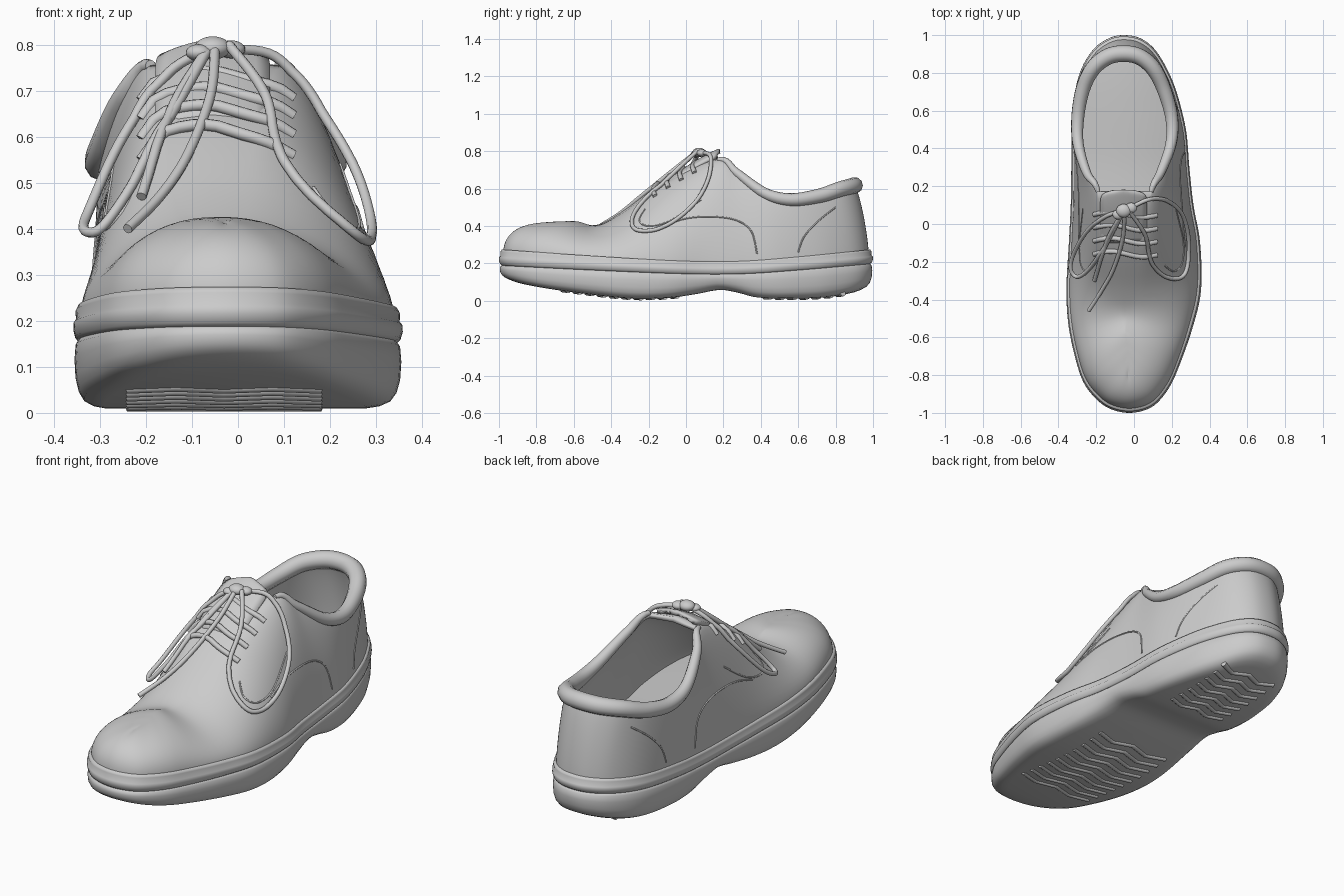
import bpy, bmesh, math
from mathutils import Vector
from mathutils.bvhtree import BVHTree

if "Cube" in bpy.data.objects:
    bpy.data.objects.remove(bpy.data.objects["Cube"])

SUB, N = 6, 14
CX = -0.03

# Outline stations toe -> heel: y, left x, right x
OUT = [(-1, -.025, -.025), (-.985, -.11, .06), (-.945, -.18, .125), (-.86, -.255, .19),
       (-.75, -.30, .24), (-.55, -.345, .31), (-.35, -.358, .355), (-.1, -.345, .35),
       (.1, -.335, .315), (.3, -.332, .293), (.5, -.33, .275), (.7, -.312, .225),
       (.83, -.275, .17), (.93, -.21, .105), (.985, -.13, .03), (1, -.055, -.055)]
# Upper edge (ridge, then collar): y, left x, right x, z, section exponent
TOP = [(-.78, -.03, -.03, .412, .9), (-.75, -.03, -.03, .418, .9), (-.7, -.03, -.03, .422, .9),
       (-.65, -.035, -.035, .425, .9), (-.58, -.045, -.045, .424, .95), (-.48, -.07, -.03, .403, 1.1),
       (-.35, -.11, 0, .465, 1.2), (-.1, -.16, .05, .635, 1.3), (.17, -.19, .09, .755, 1.35),
       (.27, -.25, .14, .685, 1.4), (.42, -.295, .195, .575, 1.4), (.56, -.298, .2, .54, 1.4),
       (.71, -.272, .16, .56, 1.4), (.82, -.22, .105, .595, 1.45), (.885, -.14, .03, .612, 1.5),
       (.902, -.055, -.055, .617, 1.5)]
BOT = [(-1, .125), (-.85, .085), (-.6, .045), (-.3, .012), (-.1, .015), (.05, .035),
       (.18, .058), (.27, .045), (.38, .018), (.6, .012), (.8, .025), (1, .07)]
SEAM = [(-1, .19), (-.5, .165), (0, .145), (.3, .145), (.6, .165), (1, .2)]
WELT = [(-1, .275), (-.5, .24), (0, .212), (.3, .212), (.6, .235), (1, .275)]


def catmull(p, sub):
    """Samples through p[1:-1]; first and last are guide points."""
    res = []
    for a, b, c, d in zip(p, p[1:], p[2:], p[3:]):
        for k in range(sub):
            t = k / sub
            res.append([.5 * (2*q + (r-o)*t + (2*o-5*q+4*r-s)*t*t + (3*q-o-3*r+s)*t**3)
                        for o, q, r, s in zip(a, b, c, d)])
    return res + [list(p[-2])]


def stations(rows):
    swap = lambda r: (r[0], r[2], r[1]) + tuple(r[3:])
    res = catmull([swap(rows[1])] + rows + [swap(rows[-2])], SUB)
    for r in res:
        if r[2] - r[1] < .002:
            r[1] = r[2] = (r[1] + r[2]) / 2
    return res


def lookup(tab, y):
    y = min(max(y, tab[0][0]), tab[-1][0])
    slope = lambda i: ((tab[min(i+1, len(tab)-1)][1] - tab[max(i-1, 0)][1]) /
                       (tab[min(i+1, len(tab)-1)][0] - tab[max(i-1, 0)][0]))
    i = max(j for j in range(len(tab) - 1) if tab[j][0] <= y)
    (a, p), (b, q) = tab[i], tab[i + 1]
    h, t = b - a, (y - a) / (b - a)
    return ((2*t**3-3*t*t+1)*p + (t**3-2*t*t+t)*h*slope(i)
            + (3*t*t-2*t**3)*q + (t**3-t*t)*h*slope(i+1))


def make(name, verts, faces):
    me = bpy.data.meshes.new(name)
    me.from_pydata(verts, [], faces)
    bm = bmesh.new()
    bm.from_mesh(me)
    bmesh.ops.remove_doubles(bm, verts=bm.verts, dist=1e-5)
    bmesh.ops.delete(bm, geom=[v for v in bm.verts if not v.link_faces], context='VERTS')
    bmesh.ops.recalc_face_normals(bm, faces=bm.faces)
    bm.normal_update()
    top = max(bm.faces, key=lambda f: abs(f.normal.z) + f.calc_center_median().z)
    if top.normal.z < 0:
        bmesh.ops.reverse_faces(bm, faces=bm.faces)
    bm.to_mesh(me)
    bm.free()
    me.shade_smooth()
    ob = bpy.data.objects.new(name, me)
    bpy.context.collection.objects.link(ob)
    return ob


def tube(name, pts, r, radii=None):
    cu = bpy.data.curves.new(name, 'CURVE')
    cu.dimensions, cu.bevel_depth, cu.bevel_resolution, cu.use_fill_caps = '3D', r, 3, True
    sp = cu.splines.new('POLY')
    sp.points.add(len(pts) - 1)
    for i, p in enumerate(pts):
        sp.points[i].co = (*p, 1)
        sp.points[i].radius = radii[i] if radii else 1
    sp.use_smooth = True
    ob = bpy.data.objects.new(name, cu)
    bpy.context.collection.objects.link(ob)
    return ob


base, edge = stations(OUT), stations(TOP)
M = len(base)


def layered(name, layers):
    """Closed solid of outline rings: (scale, z function, waist pinch)."""
    verts, faces, n = [], [], 2 * M
    for s, zf, pinch in layers:
        ring = []
        for side in (1, 2):
            for st in base:
                y = st[0] * (1 - (1 - s) * .5)
                w = s - pinch * max(0, 1 - abs(st[0] - .18) / .35)
                ring.append((CX + (st[side] - CX) * w, y, zf(y)))
        verts += ring[:M] + ring[M:][::-1]
    for k in range(len(layers) - 1):
        for i in range(n):
            j = (i + 1) % n
            faces.append((k*n+i, k*n+j, k*n+n+j, k*n+n+i))
    for o in (0, (len(layers) - 1) * n):
        faces += [(o+i, o+i+1, o+n-2-i, o+n-1-i) for i in range(M - 1)]
    return make(name, verts, faces)


bot, seam, welt = lambda y: lookup(BOT, y), lambda y: lookup(SEAM, y), lambda y: lookup(WELT, y)
mix = lambda f, g, t: lambda y: f(y) * (1 - t) + g(y) * t

# Outsole, welt and footbed
layered("outsole", [(.8, bot, .08), (.87, mix(bot, seam, .03), .08), (.93, mix(bot, seam, .1), .06),
                    (.965, mix(bot, seam, .23), .04), (.985, mix(bot, seam, .42), .02),
                    (.992, mix(bot, seam, .7), .01), (.985, mix(bot, seam, .92), 0), (.965, seam, 0)])
layered("welt", [(.965, mix(seam, welt, -.03), 0), (.988, mix(seam, welt, .08), 0), (1, mix(seam, welt, .3), 0),
                 (.998, mix(seam, welt, .5), 0), (.982, mix(seam, welt, .6), 0), (.985, mix(seam, welt, .85), 0),
                 (.97, welt, 0), (.92, welt, 0)])
layered("insole", [(.9, welt, 0), (.9, lambda y: welt(y) + .02, 0), (.87, lambda y: welt(y) + .025, 0)])

# Upper: superelliptic walls from the welt to the ridge and collar
verts, faces, C = [], [], 2 * N + 3
for b, t in zip(base, edge):
    walls = []
    for side in (1, 2):
        bx, by = CX + (b[side] - CX) * .955, b[0] * .977
        bz = welt(by) - .02
        wall = []
        for k in range(N + 1):
            a = k / N * math.pi / 2
            c, s = max(0, math.cos(a)) ** t[4], math.sin(a) ** t[4]
            wall.append((t[side] + (bx - t[side]) * c, t[0] + (by - t[0]) * c, bz + (t[3] - bz) * s))
        walls.append(wall)
    mid = ((t[1] + t[2]) / 2, t[0], t[3] + .06 * (t[2] - t[1]))
    verts += walls[0] + [mid] + walls[1][::-1]
for i in range(M - 1):
    for k in range(C - 1):
        if i < 8 * SUB or k not in (N, N + 1):
            faces.append((i*C+k, i*C+k+1, i*C+C+k+1, i*C+C+k))
upper = make("upper", verts, faces)
bvh = BVHTree.FromPolygons([v.co for v in upper.data.vertices], [p.vertices for p in upper.data.polygons])
mod = upper.modifiers.new("thickness", 'SOLIDIFY')
mod.thickness, mod.offset = .025, -1


def drape(pts, gap, sub=8):
    """Smooth path, pushed out where it would sink into the upper."""
    res = []
    for p in catmull([pts[0]] + pts + [pts[-1]], sub):
        p = Vector(p)
        loc, nor, _, _ = bvh.find_nearest(p)
        if (p - loc).dot(nor) < gap:
            p = loc + nor * gap
        res.append(p)
    return res


# Padded collar around the opening
rim = edge[8 * SUB:]
path = [(r[1], r[0], r[3]) for r in rim] + [(r[2], r[0], r[3]) for r in rim[-2::-1]]
K = len(path) - 1
tube("collar", path, .04, [.3 + .8 * max(0, math.sin(math.pi * i / K)) ** .7 for i in range(K + 1)])

# Tongue with a rounded tip
prof = catmull([(-.2, .57), (-.1, .64), (.04, .735), (.13, .785), (.18, .805), (.2, .79)], 5)
tv = []
for i, (y, z) in enumerate(prof):
    w = .125 * math.sqrt(max(.2, 1 - (i / (len(prof) - 1)) ** 8))
    tv += [(-.055 + w * u / 4, y, z + .008 - .025 * (u / 4) ** 2) for u in range(-4, 5)]
tongue = make("tongue", tv, [(i*9+k, i*9+k+1, i*9+k+10, i*9+k+9)
                             for i in range(len(prof) - 1) for k in range(8)])
tongue.modifiers.new("thickness", 'SOLIDIFY').thickness = .025

# Crossing laces between the facings
for i, y in enumerate((-.16, -.09, -.02, .05)):
    pts = []
    for k in range(13):
        x = -.21 + .33 * k / 12
        hit = bvh.ray_cast(Vector((x, y + .015 * math.sin(k / 2), 2)), Vector((0, 0, -1)))[0]
        pts.append(hit + Vector((0, 0, .014 * math.sin(math.pi * k / 12))))
    tube(f"lace_bar_{i+1}", pts, .013)

# Bow loops, loose ends and knot
LACES = {
    "lace_loop_right": [(-.03, .08, .79), (.08, .13, .775), (.17, .125, .67), (.25, .06, .54), (.287, -.06, .43),
                        (.285, -.18, .375), (.24, -.27, .37), (.16, -.27, .44), (.09, -.2, .55),
                        (.06, -.06, .69), (-.02, .06, .8)],
    "lace_loop_left": [(-.06, .07, .79), (-.15, .04, .74), (-.25, -.04, .6), (-.32, -.16, .45), (-.335, -.24, .4),
                       (-.3, -.28, .4), (-.24, -.24, .48), (-.16, -.13, .62), (-.06, .06, .8)],
    "lace_end_long": [(-.05, .06, .8), (-.06, -.08, .69), (-.11, -.24, .56), (-.17, -.35, .47), (-.24, -.46, .4)],
    "lace_end_short": [(-.06, .06, .8), (-.13, -.06, .69), (-.17, -.17, .59), (-.21, -.3, .47)],
}
for name, pts in LACES.items():
    tube(name, drape(pts, .011), .011)
for i, (x, y, z, r) in enumerate([(-.055, .07, .793, .036), (-.085, .05, .783, .026), (-.015, .085, .79, .028)]):
    bpy.ops.mesh.primitive_uv_sphere_add(segments=20, ring_count=12, radius=r, location=(x, y, z))
    bpy.context.object.name = f"lace_knot_{i+1}"
    bpy.context.object.scale = (1.1, 1, .7)
    bpy.ops.object.shade_smooth()

# Raised seams on both flanks, projected from the side (y, z)
SEAMS = {"quarter_seam": [(-.12, .4), (0, .44), (.14, .45), (.27, .43), (.35, .37), (.38, .25)],
         "heel_seam": [(.6, .26), (.63, .34), (.7, .42), (.8, .5)],
         "facing_seam": [(.08, .54), (-.08, .43), (-.2, .4), (-.25, .43), (-.22, .49)]}
for name, pts in SEAMS.items():
    for label, d in (("left", 1), ("right", -1)):
        line = catmull([pts[0]] + pts + [pts[-1]], 6)
        hits = [bvh.ray_cast(Vector((-d, y, z)), Vector((d, 0, 0)))[0] for y, z in line]
        tube(f"{name}_{label}", [h for h in hits if h], .004)

# Chevron tread
for zone, y0, n, half in (("fore", -.66, 10, .21), ("heel", .42, 7, .16)):
    for i in range(n):
        pts = []
        for k in range(17):
            u = k / 8 - 1
            y = y0 + i * .065 + .03 * abs((k % 8) / 4 - 1)
            pts.append((-.03 + half * u, y, bot(y) + .006))
        tube(f"tread_{zone}_{i+1}", pts, .014)
